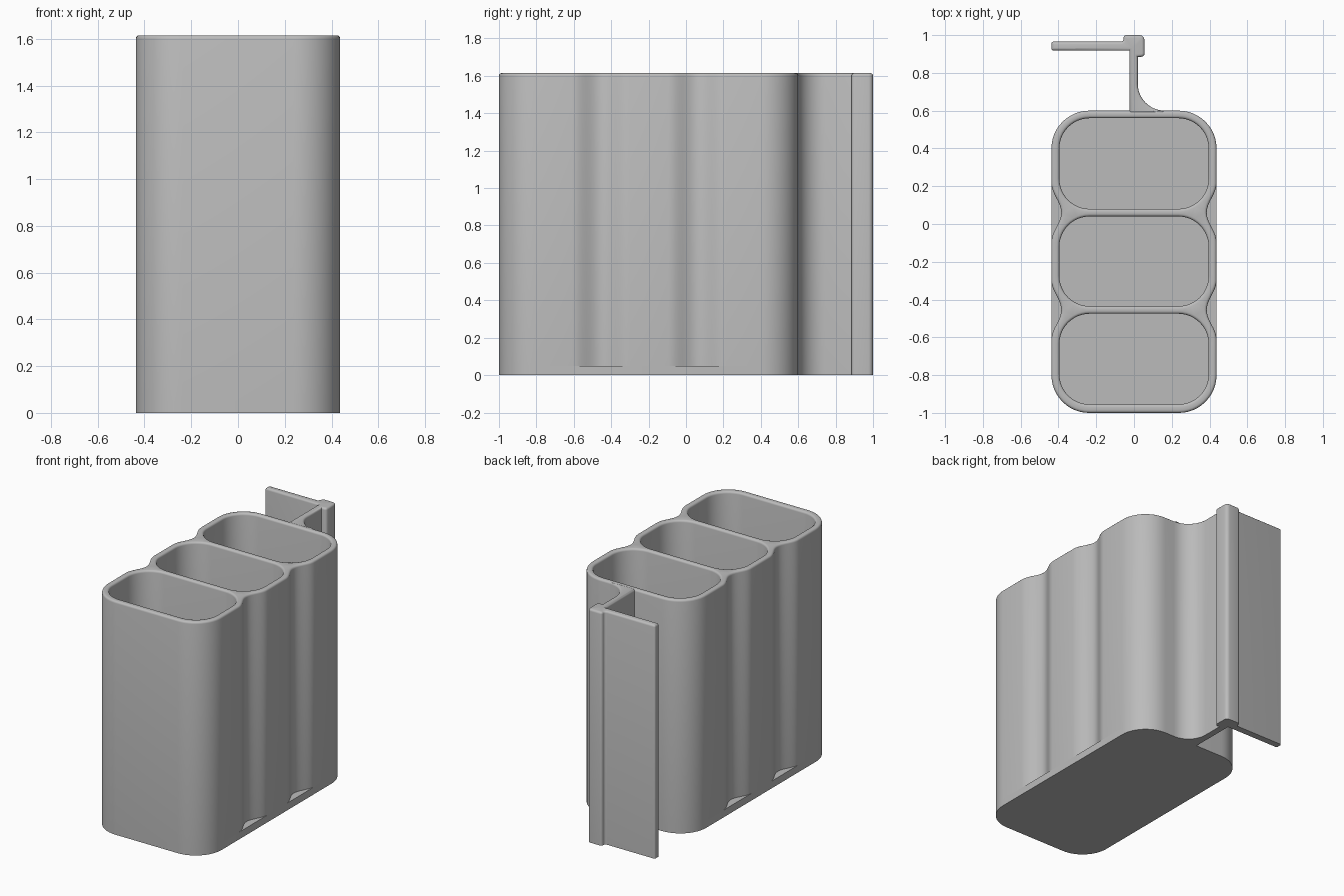
import bpy, bmesh, math
from mathutils import Vector

if "Cube" in bpy.data.objects:
    bpy.data.objects.remove(bpy.data.objects["Cube"])

HEIGHT, FLOOR, ROUND = 1.615, 0.05, 0.014
HALF_W, Y_FRONT, Y_BACK = 0.437, -1.0, 0.6

grey = bpy.data.materials.new("neutral grey")
grey.diffuse_color = (0.5, 0.5, 0.5, 1)
grey.use_nodes = True
grey.node_tree.nodes["Principled BSDF"].inputs["Base Color"].default_value = grey.diffuse_color


def arc(cx, cy, r, a0, a1, n=12):
    return [(cx + r * math.cos(math.radians(a0 + (a1 - a0) * i / n)),
             cy + r * math.sin(math.radians(a0 + (a1 - a0) * i / n))) for i in range(n + 1)]


def rounded_rect(hw, y0, y1, r, side=()):
    """Counter-clockwise outline; side holds extra (x, y) points up the right edge."""
    left = [(-x, y) for x, y in reversed(side)]
    return (arc(hw - r, y0 + r, r, -90, 0) + list(side) + arc(hw - r, y1 - r, r, 0, 90)
            + arc(-hw + r, y1 - r, r, 90, 180) + left + arc(-hw + r, y0 + r, r, 180, 270))


def offset(pts, d):
    """Mitred offset of a counter-clockwise outline; positive d grows it."""
    out = []
    for i, p in enumerate(pts):
        p, a, b = Vector(p), Vector(pts[i - 1]), Vector(pts[(i + 1) % len(pts)])
        e, f = (p - a).normalized(), (b - p).normalized()
        n1, n2 = Vector((e.y, -e.x)), Vector((f.y, -f.x))
        out.append(p + (n1 + n2) * d / max(0.3, 1 + n1.dot(n2)))
    return out


def loft(bm, pts, z0, sign):
    """Vertical wall with a rounded top rim; returns bottom and top rings."""
    levels = [(0, z0), (0, HEIGHT - ROUND)]
    for a in (30, 60, 90):
        t = math.radians(a)
        levels.append((sign * ROUND * (1 - math.cos(t)), HEIGHT - ROUND * (1 - math.sin(t))))
    rings = [[bm.verts.new((p[0], p[1], z)) for p in offset(pts, d)] for d, z in levels]
    n = len(pts)
    for lo, hi in zip(rings, rings[1:]):
        for i in range(n):
            j = (i + 1) % n
            quad = [lo[i], lo[j], hi[j], hi[i]]
            bm.faces.new(quad if sign < 0 else quad[::-1])
    return rings[0], rings[-1]


def ring_edges(bm, ring):
    return [bm.edges.get((ring[i - 1], ring[i])) for i in range(len(ring))]


def finish(bm, name):
    me = bpy.data.meshes.new(name)
    bm.to_mesh(me)
    bm.free()
    ob = bpy.data.objects.new(name, me)
    bpy.context.collection.objects.link(ob)
    me.materials.append(grey)
    bpy.ops.object.select_all(action='DESELECT')
    ob.select_set(True)
    bpy.context.view_layer.objects.active = ob
    bpy.ops.object.shade_smooth_by_angle(angle=math.radians(35))


# Base plate, also the floor of the wells
bm = bmesh.new()
base = rounded_rect(HALF_W, Y_FRONT, Y_BACK, 0.2)
face = bm.faces.new([bm.verts.new((x, y, 0)) for x, y in base])
up = bmesh.ops.extrude_face_region(bm, geom=[face])
bmesh.ops.translate(bm, vec=(0, 0, FLOOR), verts=[v for v in up["geom"] if isinstance(v, bmesh.types.BMVert)])
bmesh.ops.recalc_face_normals(bm, faces=bm.faces)
finish(bm, "base_plate")

# Walls with scalloped sides between the three wells
waves = []
for yc in (-0.455, 0.06):
    for i in range(17):
        t = i / 8 - 1
        waves.append((HALF_W - 0.026 * (1 + math.cos(math.pi * t)), yc + 0.155 * t))
bm = bmesh.new()
_, rim = loft(bm, rounded_rect(HALF_W, Y_FRONT, Y_BACK, 0.2, waves), FLOOR, -1)
edges = ring_edges(bm, rim)
for y0, y1 in ((-0.955, -0.475), (-0.435, 0.04), (0.08, 0.56)):
    _, well_rim = loft(bm, rounded_rect(0.395, y0, y1, 0.16), FLOOR, 1)
    edges += ring_edges(bm, well_rim)
bmesh.ops.triangle_fill(bm, edges=edges, use_beauty=True, normal=(0, 0, 1))
finish(bm, "well_walls")

# Hanging bracket: stem with fillet, ribbed head and flat wing
outline = ([(-0.025, 0.585), (0.163, 0.585)] + arc(0.163, 0.743, 0.143, 270, 180)
           + [(0.02, 0.885)]
           + arc(0.038, 0.903, 0.018, -90, 0, 4) + arc(0.03, 0.975, 0.025, 0, 90, 5)
           + arc(-0.04, 0.985, 0.015, 90, 180, 4)
           + arc(-0.07, 0.98, 0.015, 0, -90, 4)
           + arc(-0.427, 0.955, 0.01, 90, 180, 3) + arc(-0.427, 0.928, 0.01, 180, 270, 3)
           + [(-0.025, 0.918)])
bm = bmesh.new()
foot, rim = loft(bm, outline, 0, -1)
bmesh.ops.triangle_fill(bm, edges=ring_edges(bm, rim), use_beauty=True, normal=(0, 0, 1))
bmesh.ops.triangle_fill(bm, edges=ring_edges(bm, foot), use_beauty=True, normal=(0, 0, -1))
finish(bm, "hanging_bracket")
